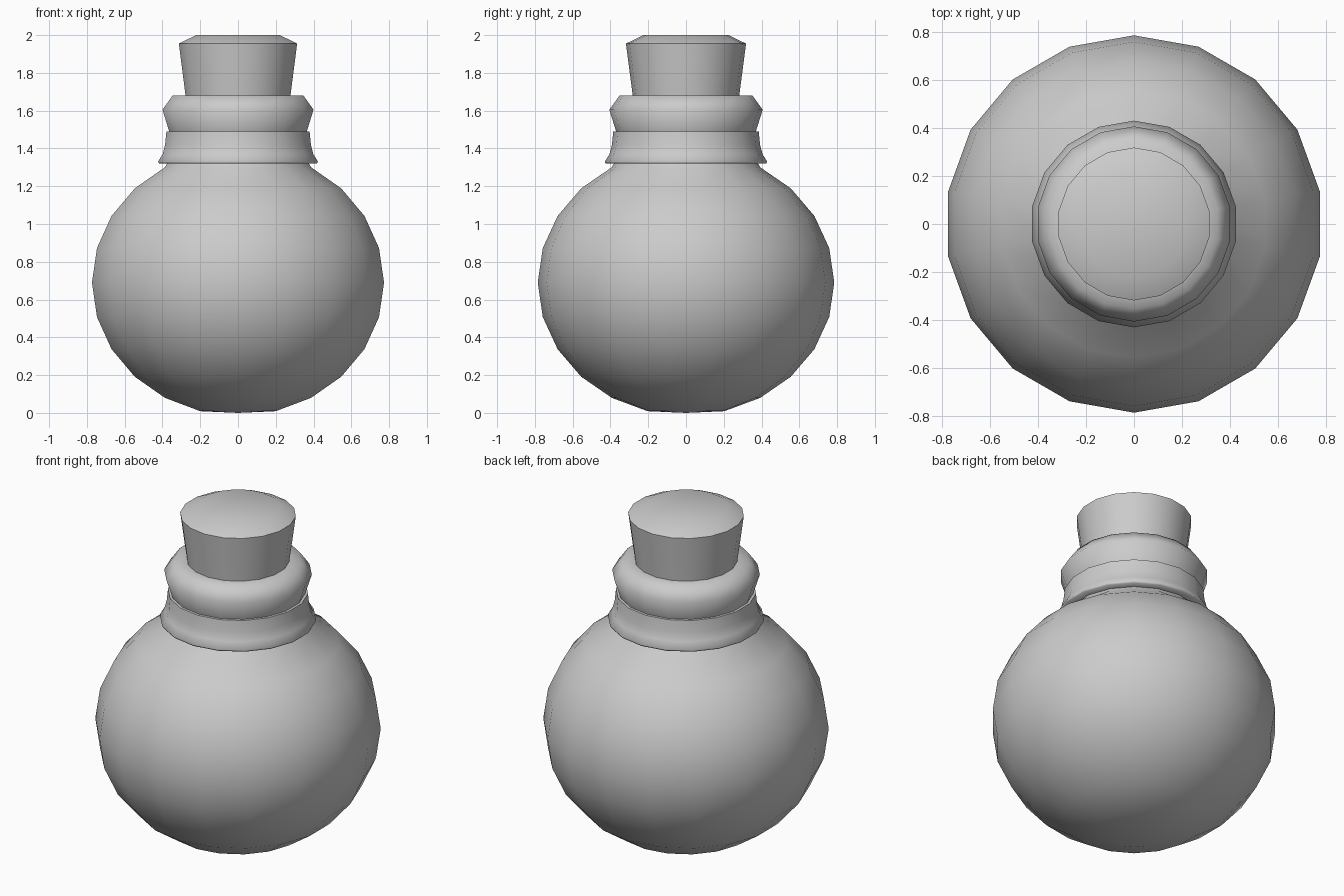
import bpy, bmesh
from math import sin, cos, pi, radians

if "Cube" in bpy.data.objects:
    bpy.data.objects.remove(bpy.data.objects["Cube"])

SIDES = 18


def lathe(name, profile, closed=False, sharp=65):
    """Revolve (radius, z) points about z; radius 0 makes a pole."""
    bm = bmesh.new()
    rings = []
    for r, z in profile:
        if r == 0:
            rings.append([bm.verts.new((0, 0, z))] * SIDES)
        else:
            angles = [pi / 2 + 2 * pi * i / SIDES for i in range(SIDES)]
            rings.append([bm.verts.new((r * cos(a), r * sin(a), z)) for a in angles])
    pairs = list(zip(rings, rings[1:]))
    if closed:
        pairs.append((rings[-1], rings[0]))
    for low, high in pairs:
        for i in range(SIDES):
            j = (i + 1) % SIDES
            corners = dict.fromkeys((low[i], low[j], high[j], high[i]))
            bm.faces.new(list(corners))
    bmesh.ops.recalc_face_normals(bm, faces=bm.faces)
    mesh = bpy.data.meshes.new(name)
    bm.to_mesh(mesh)
    bm.free()
    obj = bpy.data.objects.new(name, mesh)
    bpy.context.collection.objects.link(obj)
    bpy.ops.object.select_all(action='DESELECT')
    obj.select_set(True)
    bpy.context.view_layer.objects.active = obj
    bpy.ops.object.shade_smooth_by_angle(angle=radians(sharp))
    return obj


# Round flask: slightly squashed sphere with a flattened base, running into the neck
body = [(0, 0)]
for deg in range(-75, 61, 15):
    a = radians(deg)
    body.append((0.785 * cos(a), 0.69 + 0.705 * sin(a)))
body += [(0.36, 1.36), (0.355, 1.50)]
lathe("flask_body", body)

# Flared collar wrapped around the neck
lathe("neck_collar", [(0.36, 1.32), (0.425, 1.32), (0.43, 1.33), (0.405, 1.37),
                      (0.392, 1.42), (0.385, 1.49), (0.34, 1.49)], closed=True)

# Rounded rim of the bottle mouth
lathe("mouth_rim", [(0.27, 1.49), (0.37, 1.49), (0.406, 1.605),
                    (0.352, 1.68), (0.27, 1.68)], closed=True)

# Tapered stopper with a bevelled top
lathe("cork", [(0, 1.60), (0.272, 1.60), (0.282, 1.68), (0.318, 1.955),
               (0.225, 2.0), (0, 2.0)])
